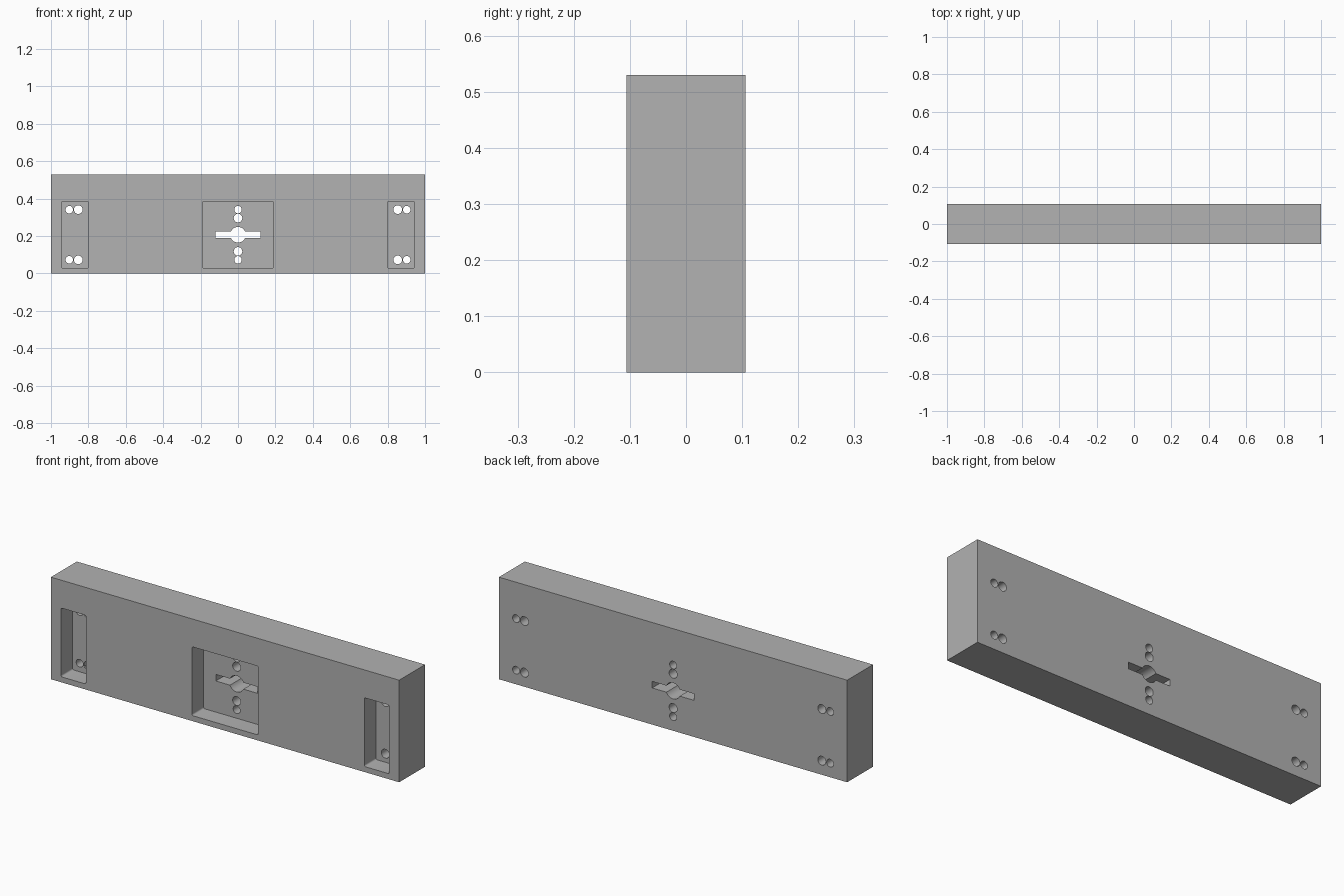
import bpy, math

cube = bpy.data.objects.get("Cube")
if cube:
    bpy.data.objects.remove(cube, do_unlink=True)

L, D, H = 2.0, 0.212, 0.53
POCKET_DEPTH = 0.095
MID_Z = 0.207

grey = bpy.data.materials.new("plain_grey")
grey.use_nodes = True
colour = (0.445, 0.445, 0.445, 1)
grey.diffuse_color = colour
grey.node_tree.nodes["Principled BSDF"].inputs["Base Color"].default_value = colour


def box(name, x, y, z, sx, sy, sz):
    bpy.ops.mesh.primitive_cube_add(size=1, location=(x, y, z))
    o = bpy.context.object
    o.name = name
    o.scale = (sx, sy, sz)
    bpy.ops.object.transform_apply(location=False, rotation=False, scale=True)
    return o


def round_corners(o, radius):
    # Round only the edges that run front to back
    bpy.context.view_layer.objects.active = o
    w = o.data.attributes.new("bevel_weight_edge", 'FLOAT', 'EDGE')
    for e in o.data.edges:
        a, b = (o.data.vertices[i].co for i in e.vertices)
        w.data[e.index].value = 1.0 if abs(a.y - b.y) > 0.01 else 0.0
    m = o.modifiers.new("corners", 'BEVEL')
    m.limit_method = 'WEIGHT'
    m.width = radius
    m.segments = 4
    bpy.ops.object.modifier_apply(modifier=m.name)


def drill(name, x, z, r):
    bpy.ops.mesh.primitive_cylinder_add(vertices=32, radius=r, depth=1, location=(x, 0, z),
                                        rotation=(math.pi / 2, 0, 0))
    o = bpy.context.object
    o.name = name
    return o


def cut(target, cutter):
    cutter.hide_render = True
    bpy.context.view_layer.objects.active = target
    m = target.modifiers.new("cut", 'BOOLEAN')
    m.operation = 'DIFFERENCE'
    m.solver = 'EXACT'
    m.object = cutter
    bpy.ops.object.modifier_apply(modifier=m.name)
    bpy.data.objects.remove(cutter, do_unlink=True)


# Main block
block = box("mounting_block", 0, 0, H / 2, L, D, H)

# Front pockets: one wide in the middle, one narrow at each end
for x, width in ((0, 0.38), (-0.871, 0.143), (0.871, 0.143)):
    pocket = box("pocket_cutter", x, -D / 2, MID_Z, width, 2 * POCKET_DEPTH, 0.357)
    round_corners(pocket, 0.008)
    cut(block, pocket)

# Central slot and round opening
cut(block, box("slot_cutter", 0, 0, MID_Z, 0.24, 1, 0.034))
cut(block, drill("opening_cutter", 0, MID_Z, 0.042))

# Paired screw holes, the small one outermost
for s in (-1, 1):
    for offset, r in ((0.134, 0.02), (0.089, 0.023)):
        cut(block, drill("centre_hole_cutter", 0, MID_Z + s * offset, r))
    for x, r in ((0.902, 0.02), (0.854, 0.023)):
        for t in (-1, 1):
            cut(block, drill("end_hole_cutter", s * x, MID_Z + t * 0.134, r))

# Colour and shading
block.data.materials.clear()
block.data.materials.append(grey)
for p in block.data.polygons:
    p.material_index = 0
bpy.ops.object.select_all(action='DESELECT')
block.select_set(True)
bpy.context.view_layer.objects.active = block
bpy.ops.object.shade_smooth_by_angle(angle=math.radians(30))
